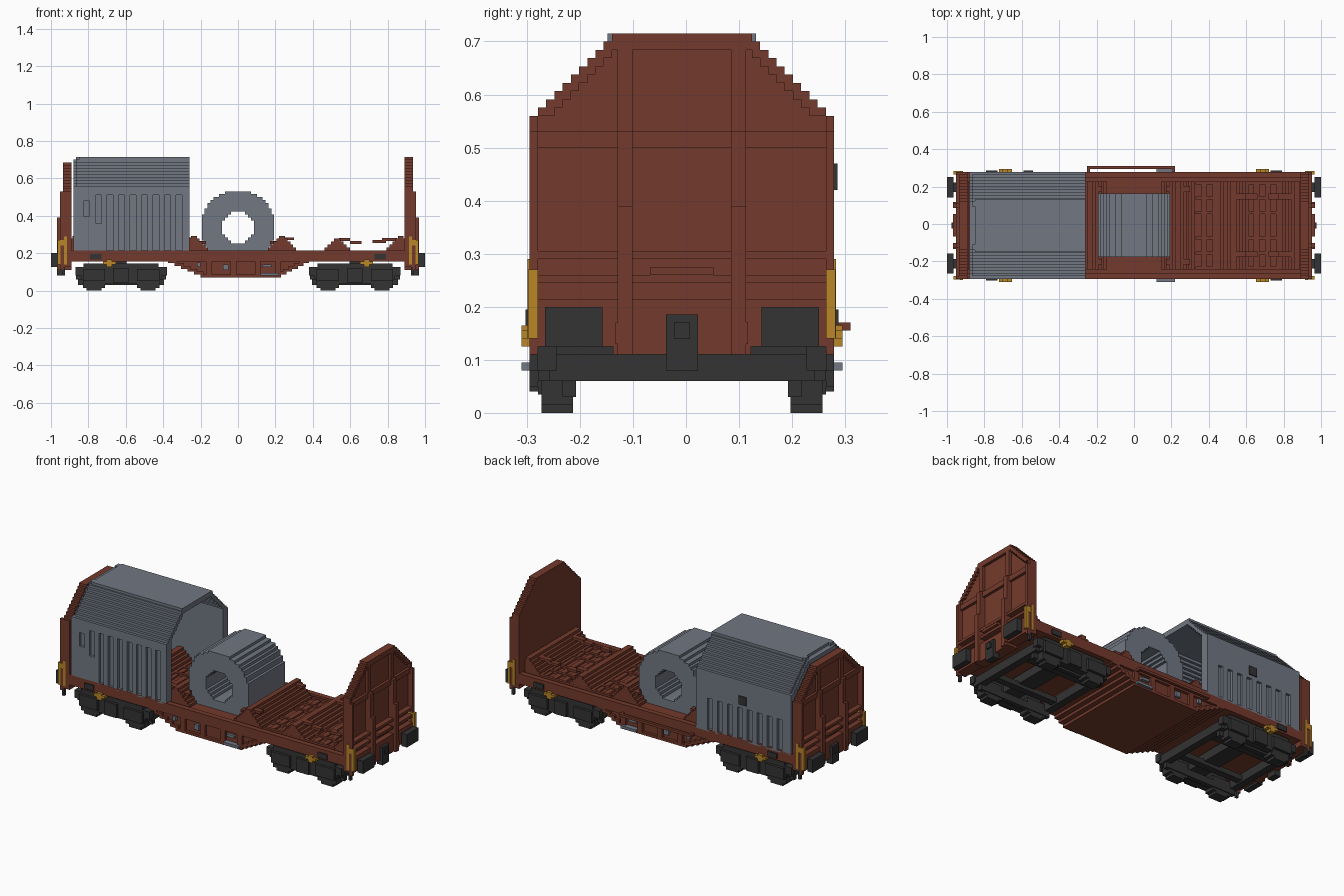
import bpy
import bmesh

V = 2 / 129          # size of one block
YC = -V / 2          # centre line of the wagon
HALF = 18.5 * V      # half body width
EAVE = 0.56          # height where the roof slope starts

if "Cube" in bpy.data.objects:
    bpy.data.objects.remove(bpy.data.objects["Cube"], do_unlink=True)


def material(name, rgb):
    m = bpy.data.materials.new(name)
    m.use_nodes = True
    m.diffuse_color = (*rgb, 1)
    bsdf = next(n for n in m.node_tree.nodes if n.type == "BSDF_PRINCIPLED")
    bsdf.inputs["Base Color"].default_value = (*rgb, 1)
    bsdf.inputs["Roughness"].default_value = 0.8
    return m


BROWN = material("rust brown", (0.175, 0.042, 0.025))
GREY = material("steel grey", (0.165, 0.185, 0.225))
DARK = material("charcoal", (0.033, 0.033, 0.033))
YELLOW = material("ochre yellow", (0.48, 0.24, 0.022))


def part(name, mat, boxes):
    """One object from boxes (x0, x1, y0, y1, z0, z1), y measured from the centre line."""
    bm = bmesh.new()
    for x0, x1, y0, y1, z0, z1 in boxes:
        v = [bm.verts.new((x, y + YC, z)) for x in (x0, x1) for y in (y0, y1) for z in (z0, z1)]
        for f in ((0, 1, 3, 2), (4, 6, 7, 5), (0, 4, 5, 1), (2, 3, 7, 6), (0, 2, 6, 4), (1, 5, 7, 3)):
            bm.faces.new([v[i] for i in f])
    bmesh.ops.recalc_face_normals(bm, faces=bm.faces)
    me = bpy.data.meshes.new(name)
    bm.to_mesh(me)
    bm.free()
    me.materials.append(mat)
    ob = bpy.data.objects.new(name, me)
    bpy.context.scene.collection.objects.link(ob)
    return ob


def both_y(boxes):
    return boxes + [(a, b, -d, -c, e, f) for a, b, c, d, e, f in boxes]


def both_x(boxes):
    return boxes + [(-b, -a, c, d, e, f) for a, b, c, d, e, f in boxes]


def roof_rows(drop=0):
    """Stepped gable rows: half width, bottom, top."""
    return [(HALF - (i + 1) * V, EAVE - drop + i * V, EAVE - drop + (i + 1) * V) for i in range(10)]


# End walls with raised frames, posts and rails
def end_wall(name, side, inner, drop):
    def out(lo, hi):
        return (lo, hi) if side > 0 else (-hi, -lo)
    top = EAVE - drop + 10 * V
    face, frame = inner + 2 * V, inner + 3 * V
    slab = [(*out(inner, face), -HALF, HALF, 0.2, EAVE - drop)]
    slab += [(*out(inner, face), -h, h, a, b) for h, a, b in roof_rows(drop)]
    rim = [(*out(face, frame), h - 2 * V, h, a, b) for h, a, b in roof_rows(drop)]
    rim += [(*out(face, frame), HALF - V, HALF, 0.2, EAVE - drop)]
    rim += [(*out(frame, frame + V), HALF - V, HALF, 0.11, 0.53)]
    for depth, z in ((0, top - 2 * V), (1, 0.53), (2, 0.39)):
        rim.append((*out(face, frame + depth * V), 0.093, 0.121, 0.11, z))
    rails = [(*out(face, frame), -0.13, 0.13, top - 2 * V, top),
             (*out(face, frame), -HALF, HALF, 0.5, 0.53),
             (*out(face, frame + V), -HALF, HALF, 0.29, 0.305),
             (*out(face, frame + V), -HALF, HALF, 0.245, 0.26),
             (*out(inner, frame + V), -HALF, HALF, 0.125, 0.215),
             (*out(inner, frame + V), -0.13, 0.13, 0.11, 0.125),
             (*out(frame, frame + 2 * V), -0.06, 0.06, 0.26, 0.275)]
    part(name, BROWN, slab + both_y(rim) + rails)


end_wall("left_end_wall", 1, 0.89, 0)
end_wall("right_end_wall", -1, 0.89, 2 * V)

# Deck beam and side rails
part("deck", BROWN, [(-0.93, 0.93, -HALF, HALF, 0.155, 0.2)]
     + both_y([(-0.93, 0.93, HALF - 2 * V, HALF, 0.2, 0.215)]))

# Belly: tapered tub with recessed sides, edged by flanges and posts
belly, edging = [], []
for i in range(6):
    z = 0.07 + i * V
    x0, x1 = -0.2 - i * 0.035, 0.23 + i * 0.03
    belly.append((x0, x1, V - HALF, HALF - V, z, z + V))
    edging += [(x0, x0 + 0.05, HALF - V, HALF, z, z + V), (x1 - 0.05, x1, HALF - V, HALF, z, z + V)]
edging.append((-0.2, 0.23, HALF - V, HALF, 0.07, 0.07 + V))
edging += [(x, x + 2 * V, HALF - V, HALF, 0.07, 0.16) for x in (-0.17, -0.04, 0.09, 0.2)]
part("belly", BROWN, belly + both_y(edging))
part("belly_fittings", GREY, both_y([(0.12, 0.22, HALF - V, HALF + V, 0.08, 0.095),
                                     (-0.08, -0.05, HALF - V, HALF, 0.11, 0.14),
                                     (0.13, 0.18, HALF - V, HALF, 0.125, 0.14),
                                     (-0.22, -0.2, HALF - V, HALF, 0.125, 0.15)]))
part("back_pipe", BROWN, [(-0.25, 0.22, HALF + V, HALF + 2 * V, 0.155, 0.17),
                          (-0.25, -0.235, HALF, HALF + V, 0.155, 0.17),
                          (0.205, 0.22, HALF, HALF + V, 0.155, 0.17)])
part("side_brackets", DARK, both_y(both_x([(0.73, 0.79, HALF, HALF + 0.008, 0.165, 0.195)])))

# Cradles: stepped ridges across the deck, with short arms
ridges = []
for peak, width, steps in ((0.235, 0.09, 6), (0.53, 0.085, 5), (0.87, 0.09, 6)):
    for i in range(steps):
        h = width * (1 - i / steps)
        ridges.append((peak - h, min(peak + h, 0.89), -0.235, 0.235, 0.2 + i * V, 0.2 + (i + 1) * V))
part("cradles", BROWN, both_x(ridges))
ribs = [(x, x + 2 * V, -0.235, 0.235, 0.2, 0.21) for x in (0.36, 0.42, 0.64, 0.7, 0.76)]
ribs += both_y([(0.33, 0.8, y, y + V, 0.2, 0.215) for y in (0.06, 0.14, 0.22)])
part("deck_ribs", BROWN, both_x(ribs))
arms = [(0.54, 0.6, 0.14, 0.17, 0.265, 0.28), (0.6, 0.66, 0.14, 0.17, 0.25, 0.265),
        (0.72, 0.79, 0.14, 0.17, 0.255, 0.27), (0.77, 0.85, 0.14, 0.17, 0.265, 0.28),
        (0.17, 0.25, 0.18, 0.21, 0.25, 0.265), (0.25, 0.3, 0.18, 0.21, 0.27, 0.285)]
part("cradle_arms", BROWN, both_y(both_x(arms)))

# Steel coil made of stacked rows
coil, centre = [], 0.337
for i in range(22):
    z = 0.19 + i * V
    d = abs(z + V / 2 - centre)
    outer = round((0.2 ** 2 - d * d) ** 0.5 / V - 0.5) * V + V / 2
    if d < 0.083:
        hole = round((0.086 ** 2 - d * d) ** 0.5 / V - 0.5) * V + V / 2
        coil += [(-outer, -hole, -0.17, 0.17, z, z + V), (hole, outer, -0.17, 0.17, z, z + V)]
    else:
        coil.append((-outer, outer, -0.17, 0.17, z, z + V))
part("steel_coil", GREY, coil)

# Cover: hollow stepped shell, open toward the coil
X0, X1 = -0.88, -0.26
roof = [(-0.865, X1, h - 2 * V, h, a, b) for h, a, b in roof_rows()]
roof.append((X0, X1, HALF - 3 * V, HALF - V, 0.205, EAVE))
roof += [(X0, X0 + 2 * V, 0, h, a, b) for h, a, b in roof_rows(V)]
top = EAVE + 10 * V
part("cover_shell", GREY, both_y(roof) + [(-0.85, X1, -0.14, 0.14, top - 2 * V, top),
     (X0, X0 + 2 * V, -HALF + V, HALF - V, 0.205, EAVE)])


def slotted_skin(slots):
    """Outer skin leaving vertical slots (x, z0, z1) open."""
    out, x = [], X0
    for sx, a, b in slots:
        out += [(x, sx, HALF - V, HALF, 0.205, EAVE),
                (sx, sx + 2 * V, HALF - V, HALF, 0.205, a),
                (sx, sx + 2 * V, HALF - V, HALF, b, EAVE)]
        x = sx + 2 * V
    return out + [(x, X1, HALF - V, HALF, 0.205, EAVE)]


slots = [(-0.825, 0.4, 0.48), (-0.76, 0.36, 0.51)] + [(-0.7 + i * 0.0615, 0.215, 0.51) for i in range(7)]
part("cover_front_skin", GREY, [(a, b, -d, -c, e, f) for a, b, c, d, e, f in slotted_skin(slots)])
back = [(-0.82 + i * 0.065, 0.215, 0.4) for i in range(8)]
part("cover_back_skin", GREY, slotted_skin(back))
part("cover_back_vents", DARK, [(-0.59, -0.54, HALF, HALF + 0.006, 0.42, 0.47)])

# Bogies: stepped side frames, wheels, beams and rails
for name, c in (("left", 0.625), ("right", -0.625)):
    rows = ((0.2, 0.125, 0.145), (0.245, 0.08, 0.125), (0.215, 0.06, 0.08), (0.09, 0.035, 0.06))
    frame = [(c - h, c + h, 0.235, HALF - V, a, b) for h, a, b in rows]
    frame += [(c - 0.23, c + 0.23, 0.2, 0.225, 0.03, 0.07), (c - 0.22, c + 0.22, 0.11, 0.15, 0.07, 0.1)]
    for s in (-1, 1):
        w = c + s * 0.145
        frame += [(w - 0.06, w + 0.06, HALF - V, HALF, 0.05, 0.115),
                  (w - 0.06, w + 0.06, 0.205, 0.265, 0.015, 0.1),
                  (w - 0.04, w + 0.04, 0.205, 0.265, 0, 0.015)]
    frame.append((c - 0.04, c + 0.04, HALF - V, HALF, 0.04, 0.12))
    beams = [(x - 0.02, x + 0.02, -0.25, 0.25, 0.06, 0.11) for x in (c - 0.22, c + 0.22)]
    beams += [(c - 0.05, c + 0.05, -0.25, 0.25, 0.09, 0.14), (c - 0.03, c + 0.03, -0.25, 0.25, 0.14, 0.156)]
    part(name + "_bogie", DARK, both_y(frame) + beams)
    part(name + "_bogie_brackets", YELLOW, both_y([
        (c * 1.1 - 0.035, c * 1.1 + 0.035, HALF - V, HALF + V, 0.14, 0.155),
        (c * 1.1 - 0.015, c * 1.1 + 0.015, HALF - V, HALF + V, 0.125, 0.165)]))

# Buffers, couplers and corner handrails
part("buffers", DARK, both_y(both_x([(0.965, 1.0, 0.15, 0.258, 0.125, 0.2),
                                     (0.93, 0.965, 0.18, 0.23, 0.14, 0.185)])))
part("couplers", DARK, both_x([(0.93, 0.968, -0.03, 0.03, 0.08, 0.185),
                               (0.968, 0.976, -0.015, 0.015, 0.14, 0.17)]))
part("brake_hoses", BROWN, both_y(both_x([(0.94, 0.968, 0.1, 0.125, 0.13, 0.17)])))
part("handrails", YELLOW, both_y(both_x([(0.915, 0.93, HALF - V, HALF + 0.004, 0.14, 0.29),
                                         (0.925, 0.964, HALF - V, HALF + 0.003, 0.24, 0.27),
                                         (0.948, 0.964, HALF - V, HALF + 0.003, 0.14, 0.27)])))
part("steps", DARK, both_y(both_x([(0.925, 0.94, HALF - V, HALF, 0.08, 0.14)])))
